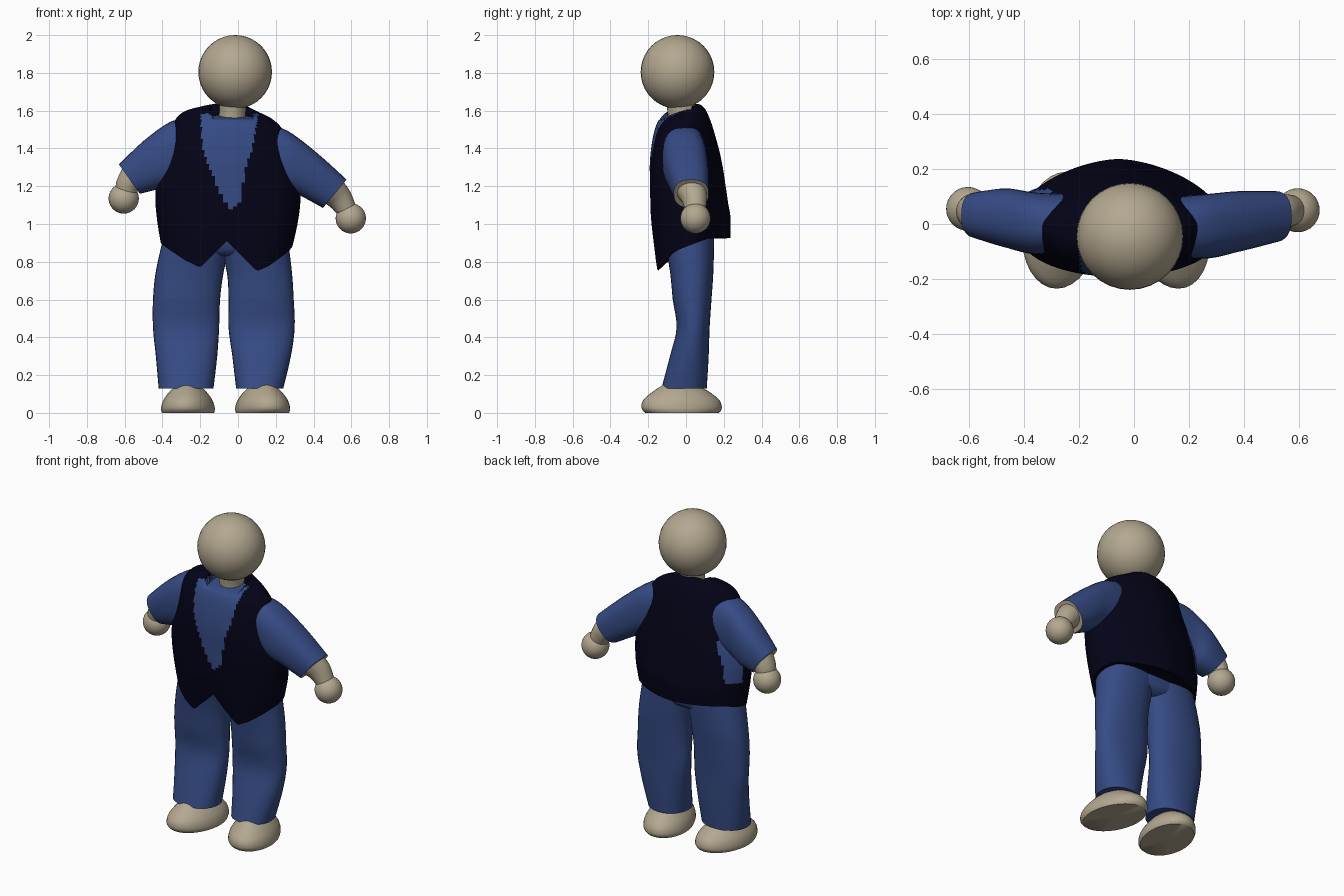
import bpy, bmesh
from math import cos, sin, pi, radians, copysign
from mathutils import Vector

cube = bpy.data.objects.get("Cube")
if cube:
    bpy.data.objects.remove(cube)


def material(name, rgb):
    m = bpy.data.materials.new(name)
    m.use_nodes = True
    m.diffuse_color = (*rgb, 1)
    bsdf = m.node_tree.nodes["Principled BSDF"]
    bsdf.inputs["Base Color"].default_value = (*rgb, 1)
    bsdf.inputs["Roughness"].default_value = 0.8
    return m


BEIGE = material("beige wood", (0.45, 0.39, 0.28))
BLUE = material("blue cloth", (0.037, 0.071, 0.235))
NAVY = material("navy vest", (0.001, 0.001, 0.009))


def interp(t, pts):
    """Piecewise linear value at t."""
    if t <= pts[0][0]:
        return pts[0][1]
    for (a, va), (b, vb) in zip(pts, pts[1:]):
        if t <= b:
            return va + (vb - va) * (t - a) / (b - a)
    return pts[-1][1]


def catmull(p0, p1, p2, p3, t):
    return [0.5 * (2 * b + (c - a) * t + (2 * a - 5 * b + 4 * c - d) * t * t
                   + (3 * b - a - 3 * c + d) * t ** 3)
            for a, b, c, d in zip(p0, p1, p2, p3)]


def finish(name, bm, mats):
    me = bpy.data.meshes.new(name)
    bm.to_mesh(me)
    bm.free()
    ob = bpy.data.objects.new(name, me)
    bpy.context.scene.collection.objects.link(ob)
    for m in mats:
        me.materials.append(m)
    bpy.ops.object.select_all(action='DESELECT')
    ob.select_set(True)
    bpy.context.view_layer.objects.active = ob
    bpy.ops.object.shade_smooth_by_angle(angle=radians(50))
    return ob


def loft(name, rings, mats, n=32, steps=4, front=1.0, back=1.0, reshape=None, paint=None):
    """Smooth skin over rings (xa, za, xb, zb, y0, y1): two rim points and a depth range.
    front and back are the roundness powers of the two halves of each ring."""
    ext = [rings[0]] + rings + [rings[-1]]
    dense = [catmull(*ext[i:i + 4], s / steps)
             for i in range(len(rings) - 1) for s in range(steps)] + [rings[-1]]
    bm = bmesh.new()
    loops = []
    for xa, za, xb, zb, y0, y1 in dense:
        mid = Vector(((xa + xb) / 2, (y0 + y1) / 2, (za + zb) / 2))
        half = Vector(((xb - xa) / 2, 0, (zb - za) / 2))
        loop = []
        for k in range(n):
            c, s = cos(2 * pi * k / n), sin(2 * pi * k / n)
            power = back if s > 0 else front
            c, s = copysign(abs(c) ** power, c), copysign(abs(s) ** power, s)
            loop.append(bm.verts.new(mid + half * c + Vector((0, s * (y1 - y0) / 2, 0))))
        loops.append((mid, loop))
    for (_, a), (_, b) in zip(loops, loops[1:]):
        for k in range(n):
            j = (k + 1) % n
            bm.faces.new((a[k], a[j], b[j], b[k]))
    for mid, loop in (loops[0], loops[-1]):
        tip = bm.verts.new(mid)
        for k in range(n):
            bm.faces.new((loop[k], loop[(k + 1) % n], tip))
    if reshape:
        for v in bm.verts:
            reshape(v.co)
    bmesh.ops.recalc_face_normals(bm, faces=bm.faces)
    if paint:
        for f in bm.faces:
            f.material_index = paint(f)
    return finish(name, bm, mats)


def level(z, xa, xb, y0, y1):
    return (xa, z, xb, z, y0, y1)


def ball(name, centre, radius):
    bm = bmesh.new()
    bmesh.ops.create_uvsphere(bm, u_segments=32, v_segments=20, radius=radius)
    bmesh.ops.translate(bm, verts=bm.verts, vec=centre)
    return finish(name, bm, [BEIGE])


# Head and neck
ball("head", (-0.015, -0.045, 1.805), 0.195)
loft("neck", [level(1.5, -0.11, 0.05, -0.09, 0.07), level(1.57, -0.10, 0.04, -0.095, 0.06),
              level(1.68, -0.10, 0.05, -0.11, 0.04)], [BEIGE])

# Torso: vest with pointed hem, shirt showing in the neck opening and one armhole
HEM = [(-0.41, 0.87), (-0.2, 0.77), (-0.06, 0.91), (0.1, 0.75), (0.28, 0.83)]
OPEN_RIGHT = [(1.07, -0.04), (1.2, -0.11), (1.4, -0.19), (1.6, -0.2)]
OPEN_LEFT = [(1.07, -0.03), (1.13, 0.01), (1.33, 0.05), (1.42, 0.08), (1.6, 0.11)]


def shape_torso(co):
    if co.z < 1.1:
        rear = min(max((co.y + 0.13) / 0.25, 0), 1)
        hem = interp(co.x, HEM) * (1 - rear) + 0.925 * rear
        co.z = hem + (co.z - 0.8) / 0.3 * (1.1 - hem)
    elif co.z > 1.3:
        co.z -= 0.09 * (co.x + 0.04) * min((co.z - 1.3) / 0.15, 1)
    if co.z > 1.55 and co.y < 0.03 and -0.14 < co.x < 0.08:
        co.z = 1.55 + (co.z - 1.55) * 0.3


def paint_torso(f):
    c = f.calc_center_median()
    opening = (c.y < 0 and 1.07 < c.z < 1.585
               and interp(c.z, OPEN_RIGHT) < c.x < interp(c.z, OPEN_LEFT))
    armhole = c.x < -0.3 and 1.07 < c.z < 1.45 and 0.045 < c.y < 0.125
    return 1 if opening or armhole else 0


loft("vest", [level(0.8, -0.41, 0.29, -0.165, 0.235), level(1.0, -0.43, 0.32, -0.185, 0.235),
              level(1.2, -0.435, 0.33, -0.19, 0.21), level(1.35, -0.39, 0.29, -0.19, 0.185),
              level(1.5, -0.345, 0.25, -0.165, 0.145), level(1.57, -0.29, 0.19, -0.125, 0.12),
              level(1.61, -0.19, 0.10, -0.06, 0.10), level(1.63, -0.12, 0.05, -0.01, 0.08)],
     [NAVY, BLUE], n=128, steps=9, front=0.88, back=1.2, reshape=shape_torso, paint=paint_torso)


# Sleeves with open cuffs, forearms and hands
def paint_cuff(f):
    outward = f.normal.x * copysign(1, f.calc_center_median().x)
    return 1 if outward > 0.6 and f.normal.z < -0.3 else 0


SLEEVES = {
    "right_sleeve": [(-0.24, 1.55, -0.30, 1.22, -0.10, 0.11), (-0.35, 1.545, -0.38, 1.20, -0.11, 0.115),
                     (-0.50, 1.44, -0.44, 1.18, -0.085, 0.13), (-0.63, 1.315, -0.52, 1.16, -0.05, 0.115)],
    "left_sleeve": [(0.14, 1.53, 0.20, 1.20, -0.12, 0.10), (0.26, 1.495, 0.29, 1.17, -0.125, 0.11),
                    (0.42, 1.375, 0.35, 1.14, -0.10, 0.12), (0.575, 1.235, 0.45, 1.085, -0.065, 0.12)],
}
for name, rings in SLEEVES.items():
    loft(name, rings, [BLUE, BEIGE], front=0.82, back=0.82, paint=paint_cuff)

loft("right_forearm", [(-0.61, 1.30, -0.52, 1.20, -0.03, 0.11), (-0.645, 1.22, -0.53, 1.18, -0.02, 0.11),
                       (-0.65, 1.14, -0.55, 1.12, 0.0, 0.10)], [BEIGE])
loft("left_forearm", [(0.56, 1.22, 0.46, 1.11, -0.05, 0.11), (0.595, 1.17, 0.50, 1.08, -0.02, 0.11),
                      (0.63, 1.08, 0.56, 1.01, 0.0, 0.10)], [BEIGE])
ball("right_hand", (-0.605, 0.055, 1.135), 0.08)
ball("left_hand", (0.597, 0.05, 1.03), 0.08)

# Trousers
loft("trouser_hips", [level(0.83, -0.2, 0.07, -0.05, 0.10), level(0.87, -0.36, 0.23, -0.09, 0.14),
                      level(1.0, -0.38, 0.26, -0.12, 0.15)], [BLUE])
DEPTHS = [(0.13, -0.13, 0.11), (0.3, -0.085, 0.12), (0.45, -0.05, 0.125),
          (0.6, -0.07, 0.135), (0.75, -0.085, 0.145), (0.95, -0.12, 0.15)]
LEGS = {
    "right_trouser_leg": [(-0.42, -0.13), (-0.435, -0.11), (-0.45, -0.10),
                          (-0.45, -0.095), (-0.435, -0.075), (-0.39, -0.03)],
    "left_trouser_leg": [(-0.01, 0.24), (-0.03, 0.28), (-0.05, 0.30),
                         (-0.05, 0.295), (-0.06, 0.285), (-0.11, 0.26)],
}
for name, widths in LEGS.items():
    loft(name, [level(z, xa, xb, y0, y1) for (z, y0, y1), (xa, xb) in zip(DEPTHS, widths)],
         [BLUE], front=0.9, back=0.9)

# Shoes: flared domes on flat soles, toes turned out
DOME = [(0.0, 0.138, -0.215, 0.175), (0.025, 0.142, -0.235, 0.19), (0.07, 0.128, -0.225, 0.175),
        (0.12, 0.09, -0.165, 0.11), (0.155, 0.045, -0.11, 0.04)]


def toe_out(slant):
    def turn(co):
        co.x -= slant * (co.y + 0.02)
    return turn


for name, x, slant in (("right_shoe", -0.265, -0.08), ("left_shoe", 0.13, 0.15)):
    loft(name, [level(z, x - w, x + w, y0, y1) for z, w, y0, y1 in DOME], [BEIGE],
         reshape=toe_out(slant))
